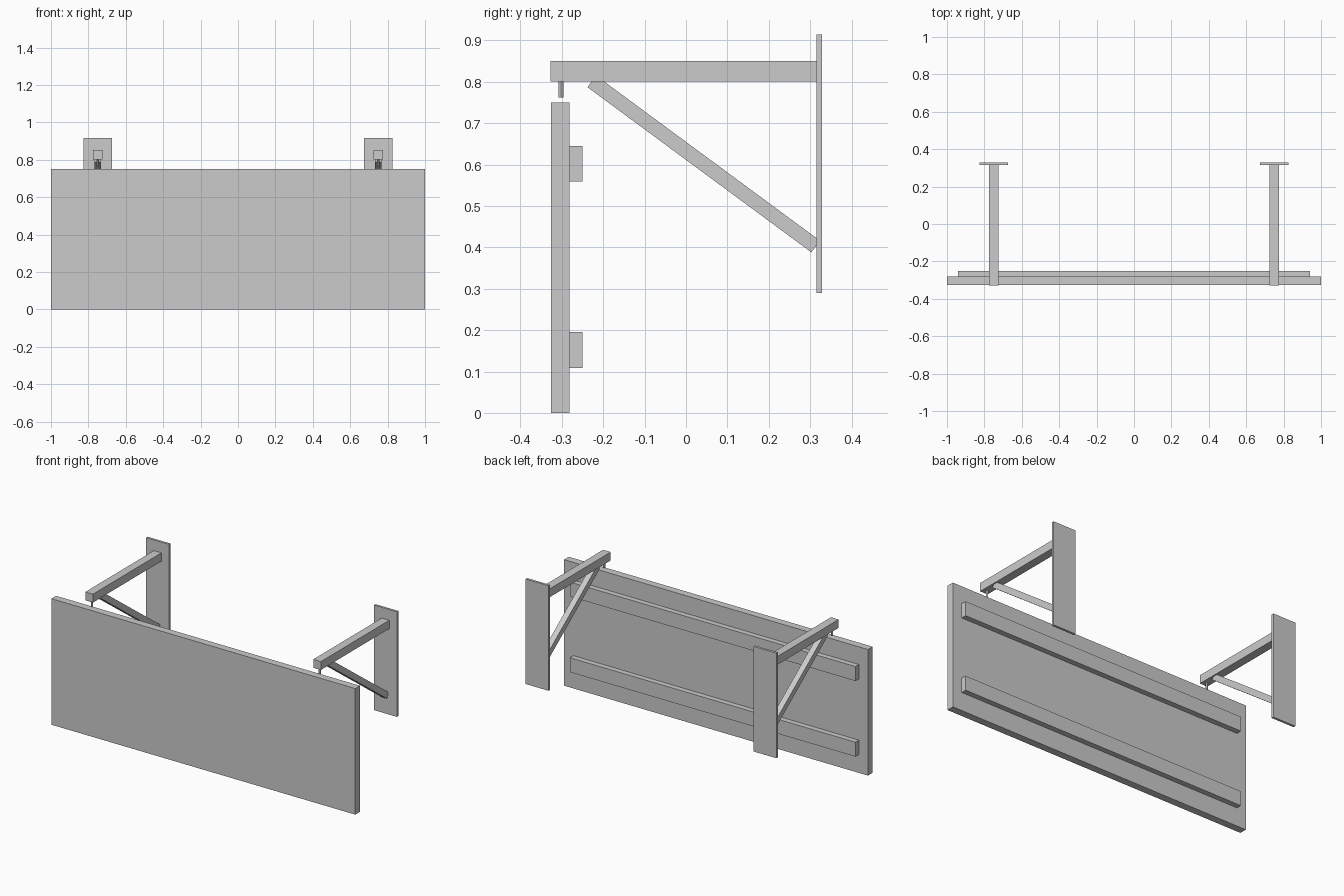
import bpy, math

if "Cube" in bpy.data.objects:
    bpy.data.objects.remove(bpy.data.objects["Cube"])

def box(name, lo, hi):
    size = [b - a for a, b in zip(lo, hi)]
    bpy.ops.mesh.primitive_cube_add(size=1, location=[(a + b) / 2 for a, b in zip(lo, hi)])
    o = bpy.context.object
    o.name = name
    o.scale = size
    return o

# Sign board with two stiffening battens on its back
box("board", (-1, -0.326, 0), (1, -0.282, 0.75))
for name, z in (("lower_batten", 0.109), ("upper_batten", 0.559)):
    box(name, (-0.94, -0.282, z), (0.94, -0.25, z + 0.086))

# Two wall brackets
for side, x in (("left", -0.75), ("right", 0.75)):
    box(side + "_wall_plate", (x - 0.075, 0.315, 0.29), (x + 0.075, 0.329, 0.915))
    box(side + "_arm", (x - 0.025, -0.328, 0.801), (x + 0.025, 0.315, 0.851))

    # Diagonal brace, defined by its lower edge and thickness
    (y0, z0), (y1, z1), t = (-0.238, 0.787), (0.303, 0.388), 0.035
    length = math.hypot(y1 - y0, z1 - z0)
    ny, nz = (z0 - z1) / length, (y1 - y0) / length
    bpy.ops.mesh.primitive_cube_add(size=1, location=(
        x, (y0 + y1) / 2 + ny * t / 2, (z0 + z1) / 2 + nz * t / 2))
    brace = bpy.context.object
    brace.name = side + "_brace"
    brace.scale = (0.035, length, t)
    brace.rotation_euler.x = math.atan2(z1 - z0, y1 - y0)

    # Short hanging pin under the arm tip
    bpy.ops.mesh.primitive_cylinder_add(vertices=12, radius=0.006, depth=0.043,
                                        location=(x, -0.302, 0.7835))
    bpy.context.object.name = side + "_hanger_pin"
    bpy.ops.object.shade_smooth_by_angle()
